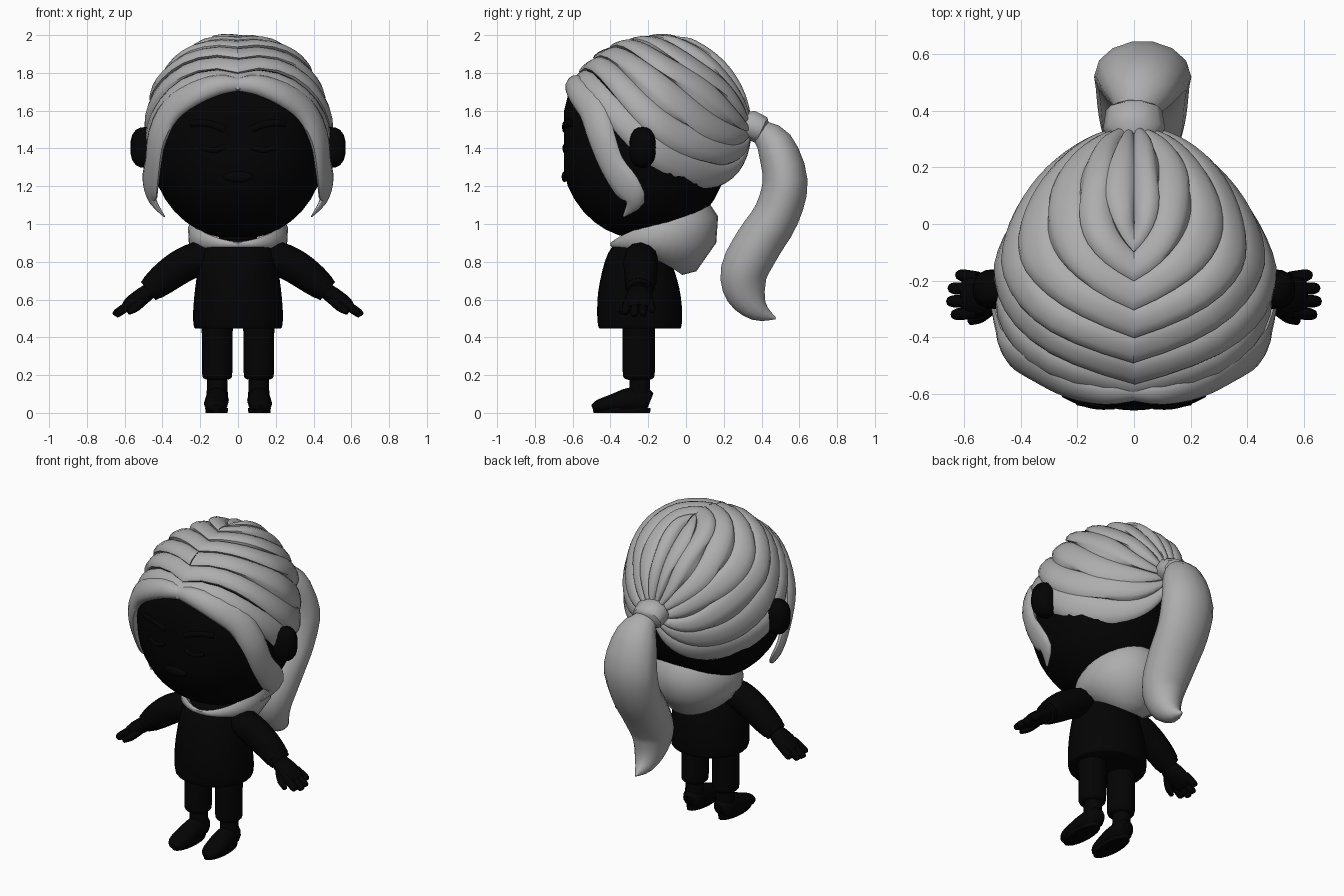
import bpy, bmesh
from math import sin, cos, pi, radians
from mathutils import Vector

cube = bpy.data.objects.get("Cube")
if cube:
    bpy.data.objects.remove(cube, do_unlink=True)


def make_material(name, value):
    mat = bpy.data.materials.new(name)
    mat.use_nodes = True
    colour = (value, value, value, 1)
    mat.diffuse_color = colour
    shader = mat.node_tree.nodes["Principled BSDF"]
    shader.inputs["Base Color"].default_value = colour
    shader.inputs["Roughness"].default_value = 0.8
    return mat


BLACK = make_material("soft black", 0.001)
GREY = make_material("light grey", 0.42)
HAIR_CENTRE = Vector((0, -0.15, 1.5))
HEAD_CENTRE = Vector((0, -0.22, 1.44))
HEAD_SIZE = Vector((0.47, 0.45, 0.52))
HEAD_POWER = 2.1
FACE_FRONT = -0.645
X, Y = Vector((1, 0, 0)), Vector((0, 1, 0))
SIDES = (("left", 1), ("right", -1))


def finish(name, bm, mat, angle=50):
    bmesh.ops.recalc_face_normals(bm, faces=bm.faces)
    mesh = bpy.data.meshes.new(name)
    bm.to_mesh(mesh)
    bm.free()
    mesh.materials.append(mat)
    obj = bpy.data.objects.new(name, mesh)
    bpy.context.collection.objects.link(obj)
    bpy.ops.object.select_all(action="DESELECT")
    bpy.context.view_layer.objects.active = obj
    obj.select_set(True)
    bpy.ops.object.shade_smooth_by_angle(angle=radians(angle))


def loft(name, rings, mat, closed=True, caps=True, angle=50):
    """Skin a list of equally long point rows."""
    bm = bmesh.new()
    rows = [[bm.verts.new(p) for p in ring] for ring in rings]
    n = len(rows[0])
    for low, high in zip(rows, rows[1:]):
        for i in range(n if closed else n - 1):
            j = (i + 1) % n
            bm.faces.new((low[i], low[j], high[j], high[i]))
    if caps:
        bm.faces.new(rows[0])
        bm.faces.new(rows[-1])
    finish(name, bm, mat, angle)


def smooth_rows(rows, steps):
    """Catmull-Rom interpolation of position and size together."""
    rows = [Vector(r) for r in rows]
    result = []
    for i in range(len(rows) - 1):
        a, b = rows[max(i - 1, 0)], rows[i]
        c, d = rows[i + 1], rows[min(i + 2, len(rows) - 1)]
        for s in range(steps):
            t = s / steps
            result.append(b + (c - a) * (t / 2)
                          + (a * 2 - b * 5 + c * 4 - d) * (t * t / 2)
                          + (b * 3 - a - c * 3 + d) * (t ** 3 / 2))
    return result + [rows[-1]]


def sweep(name, rows, mat, hint=None, side=1, steps=3, sides=12):
    """Elliptical tube; each row is x, y, z, size along hint, size across."""
    path = smooth_rows(rows, steps)
    points = [Vector(r[:3]) for r in path]
    rings = []
    for i, p in enumerate(points):
        tangent = (points[min(i + 1, len(points) - 1)] - points[max(i - 1, 0)]).normalized()
        up = hint if hint else p - HEAD_CENTRE
        up = (up - tangent * up.dot(tangent)).normalized()
        across = tangent.cross(up)
        a, b = max(path[i][3], 0.003), max(path[i][4], 0.003)
        ring = [p + up * (a * cos(2 * pi * k / sides)) + across * (b * sin(2 * pi * k / sides))
                for k in range(sides)]
        rings.append([(q.x * side, q.y, q.z) for q in ring])
    loft(name, rings, mat)


def ball(name, centre, size, power, segments=16, front=-1):
    """Rounded ellipsoid, squarer for a higher power, cut flat at the front."""
    bm = bmesh.new()
    bmesh.ops.create_uvsphere(bm, u_segments=segments, v_segments=segments * 2 // 3, radius=1)
    for v in bm.verts:
        q = v.co / sum(abs(c) ** power for c in v.co) ** (1 / power)
        v.co = Vector(centre) + Vector(q[i] * size[i] for i in range(3))
        v.co.y = max(v.co.y, front)
    finish(name, bm, BLACK)


def face_y(x, z):
    nz = (z - HEAD_CENTRE.z) / HEAD_SIZE.z
    p = HEAD_POWER
    depth = max(1 - abs(x / HEAD_SIZE.x) ** p - abs(nz) ** p, 0) ** (1 / p)
    return max(HEAD_CENTRE.y - HEAD_SIZE.y * depth, FACE_FRONT)


# Head and neck
ball("head", HEAD_CENTRE, HEAD_SIZE, HEAD_POWER, 30, FACE_FRONT)
ball("nose", (0, face_y(0, 1.25), 1.25), (0.08, 0.015, 0.028), 2)
sweep("neck", [(0, -0.22, 0.85, 0.1, 0.1), (0, -0.22, 1, 0.1, 0.1)], BLACK, X)

# Face relief and ears
for label, s in SIDES:
    brow = [(x, face_y(x, z), z, 0.01, 0.018)
            for x, z in ((0.07, 1.5), (0.13, 1.525), (0.19, 1.535), (0.25, 1.53))]
    sweep(label + "_eyebrow", brow, BLACK, Y, s, sides=8)
    lid = [(x, face_y(x, z), z, 0.008, 0.014)
           for x, z in ((0.07, 1.41), (0.13, 1.39), (0.2, 1.41))]
    sweep(label + "_eyelid", lid, BLACK, Y, s, sides=8)
    ball(label + "_ear", (0.49 * s, -0.23, 1.405), (0.08, 0.07, 0.108), 2.6)


# Hair: strands run from the centre parting round to the tie
def hair_point(u, v, height, side):
    phi = radians((72 + 84 * u) * (1 - v))
    theta = radians(u * (75 * (1 - (1 - v) ** 7) + 100 * v))
    lift = height * (0.45 + 0.55 * min(v * 8, 1)) * (1 - 0.5 * v)
    r = 0.475 + lift + 0.035 * u * (1 - v) ** 2
    d = Vector((sin(phi) * sin(theta) * side, cos(phi), sin(phi) * cos(theta)))
    # The back narrows toward the tie
    d.x *= 0.97 - 0.18 * max(d.y, 0)
    return HAIR_CENTRE + d * r


STRANDS = 7
STEPS = 24
PROFILE = ((0, 0), (0.12, 0.45), (0.35, 0.8), (0.65, 1), (0.88, 0.9), (1, 0.6))
for label, s in SIDES:
    rows = []
    for strand in range(STRANDS):
        thickness = 0.037 + 0.006 * sin(strand * 2.4 + s)
        for t, h in PROFILE:
            row = []
            for k in range(STEPS + 1):
                v = 0.96 * k / STEPS
                u = (strand + t) / STRANDS
                sway = sin(strand * 2.1 + s + v * 8) * min(u * 6, 1) * min(6 - 6 * u, 1)
                row.append(hair_point(u + 0.018 * sway * sin(pi * v), v, thickness * h, s))
            rows.append(row)
    # Tuck the lower edge under against the head
    rows.append([hair_point(1, 0.96 * k / STEPS, -0.05, s) for k in range(STEPS + 1)])
    loft(label + "_hair", rows, GREY, closed=False, caps=False, angle=40)

    # Fringe framing the face, ending in a curled tip
    sweep(label + "_fringe", [
        (0, -0.585, 1.735, 0.04, 0.04), (0.1, -0.585, 1.735, 0.05, 0.06),
        (0.23, -0.555, 1.69, 0.05, 0.075), (0.35, -0.49, 1.605, 0.05, 0.085),
        (0.425, -0.45, 1.47, 0.04, 0.08), (0.45, -0.395, 1.32, 0.03, 0.073),
        (0.465, -0.315, 1.2, 0.025, 0.08), (0.45, -0.27, 1.12, 0.02, 0.05),
        (0.39, -0.33, 1.04, 0.004, 0.006)], GREY, None, s)

# Ponytail and its tie
sweep("hair_tie", [(0, 0.3, 1.54, 0.08, 0.06), (0, 0.335, 1.527, 0.11, 0.082),
                   (0, 0.4, 1.497, 0.1, 0.078), (0, 0.415, 1.49, 0.07, 0.055)], GREY, X,
      steps=1, sides=10)
sweep("ponytail", [
    (0, 0.38, 1.5, 0.06, 0.055), (0.02, 0.47, 1.42, 0.13, 0.1),
    (0.03, 0.525, 1.23, 0.17, 0.122), (0.03, 0.48, 1.05, 0.165, 0.125),
    (0.03, 0.385, 0.9, 0.155, 0.13), (0.03, 0.308, 0.75, 0.135, 0.128),
    (0.03, 0.32, 0.63, 0.1, 0.11), (0.03, 0.385, 0.54, 0.06, 0.06),
    (0.03, 0.475, 0.5, 0.004, 0.005)], GREY, X, sides=14)


# Hood: a tilted collar, pointed at the front, that droops at the back
def hood_ring(width, middle, depth, z, rise, power=1.0):
    ring = []
    for i in range(32):
        a = 2 * pi * i / 32
        k = (1 - cos(a)) / 2
        ring.append((width * sin(a), middle - depth * cos(a), z + rise * k ** power))
    return ring


loft("hood", [hood_ring(0.15, -0.2, 0.16, 0.87, 0.0),
              hood_ring(0.2, -0.14, 0.23, 0.885, 0.145, 0.75),
              hood_ring(0.24, -0.13, 0.26, 0.905, 0.195, 0.75),
              hood_ring(0.265, -0.115, 0.285, 0.9, 0.14, 0.8),
              hood_ring(0.26, -0.12, 0.28, 0.885, 0.015),
              hood_ring(0.22, -0.165, 0.22, 0.87, -0.12, 2),
              hood_ring(0.17, -0.2, 0.18, 0.86, -0.13, 2)], GREY, caps=False)

# Jumper body with a hem
body = [(0, -0.245, 0.45, 0.215, 0.2), (0, -0.245, 0.452, 0.232, 0.218),
        (0, -0.245, 0.52, 0.238, 0.225), (0, -0.25, 0.65, 0.228, 0.215),
        (0, -0.255, 0.8, 0.205, 0.175), (0, -0.25, 0.89, 0.18, 0.125),
        (0, -0.25, 0.92, 0.12, 0.08)]
sweep("jumper", body, BLACK, X, sides=24)

for label, s in SIDES:
    # Sleeve, cuff and hand
    sweep(label + "_sleeve", [
        (0.13, -0.24, 0.845, 0.07, 0.06), (0.21, -0.24, 0.82, 0.09, 0.087),
        (0.31, -0.24, 0.77, 0.09, 0.09), (0.4, -0.24, 0.705, 0.085, 0.082),
        (0.455, -0.245, 0.66, 0.078, 0.07)], BLACK, Y, s)
    sweep(label + "_cuff", [(0.425, -0.245, 0.685, 0.08, 0.076),
                            (0.475, -0.245, 0.645, 0.07, 0.062)], BLACK, Y, s)
    sweep(label + "_palm", [
        (0.45, -0.25, 0.66, 0.045, 0.04), (0.51, -0.25, 0.615, 0.072, 0.046),
        (0.57, -0.25, 0.575, 0.075, 0.04), (0.6, -0.25, 0.555, 0.06, 0.025)], BLACK, Y, s)
    for n in range(4):
        y = -0.19 - 0.04 * n
        reach = (0.045, 0.07, 0.075, 0.06)[n]
        tip = Vector((0.565 + reach, y + (1.5 - n) * 0.006, 0.58 - reach * 0.7))
        sweep(f"{label}_finger_{n + 1}", [
            (0.55, y, 0.59, 0.022, 0.024), (*tip, 0.021, 0.023),
            (tip.x + 0.014, tip.y, tip.z - 0.012, 0.01, 0.01)], BLACK, Y, s, sides=8)
    sweep(label + "_thumb", [
        (0.5, -0.29, 0.6, 0.024, 0.026), (0.54, -0.325, 0.56, 0.024, 0.024),
        (0.58, -0.345, 0.53, 0.013, 0.013)], BLACK, Y, s, sides=8)

    # Trouser leg, ankle, shoe and sole
    sweep(label + "_trouser_leg", [
        (0.11, -0.25, 0.52, 0.085, 0.088), (0.11, -0.25, 0.35, 0.08, 0.085),
        (0.11, -0.25, 0.22, 0.08, 0.085), (0.11, -0.25, 0.185, 0.074, 0.078),
        (0.11, -0.25, 0.175, 0.05, 0.055)], BLACK, X, s, sides=16)
    sweep(label + "_ankle", [(0.11, -0.245, 0.2, 0.052, 0.055),
                             (0.11, -0.245, 0.08, 0.057, 0.055)], BLACK, X, s)
    sweep(label + "_shoe", [
        (0.11, -0.19, 0.06, 0.04, 0.045), (0.11, -0.22, 0.068, 0.06, 0.065),
        (0.112, -0.3, 0.067, 0.062, 0.066), (0.116, -0.38, 0.052, 0.064, 0.05),
        (0.12, -0.46, 0.036, 0.055, 0.035), (0.12, -0.495, 0.025, 0.025, 0.018)],
        BLACK, X, s)
    sweep(label + "_sole", [(0.113, -0.34, 0, 0.058, 0.15),
                            (0.113, -0.34, 0.025, 0.061, 0.153)], BLACK, X, s, sides=20)
